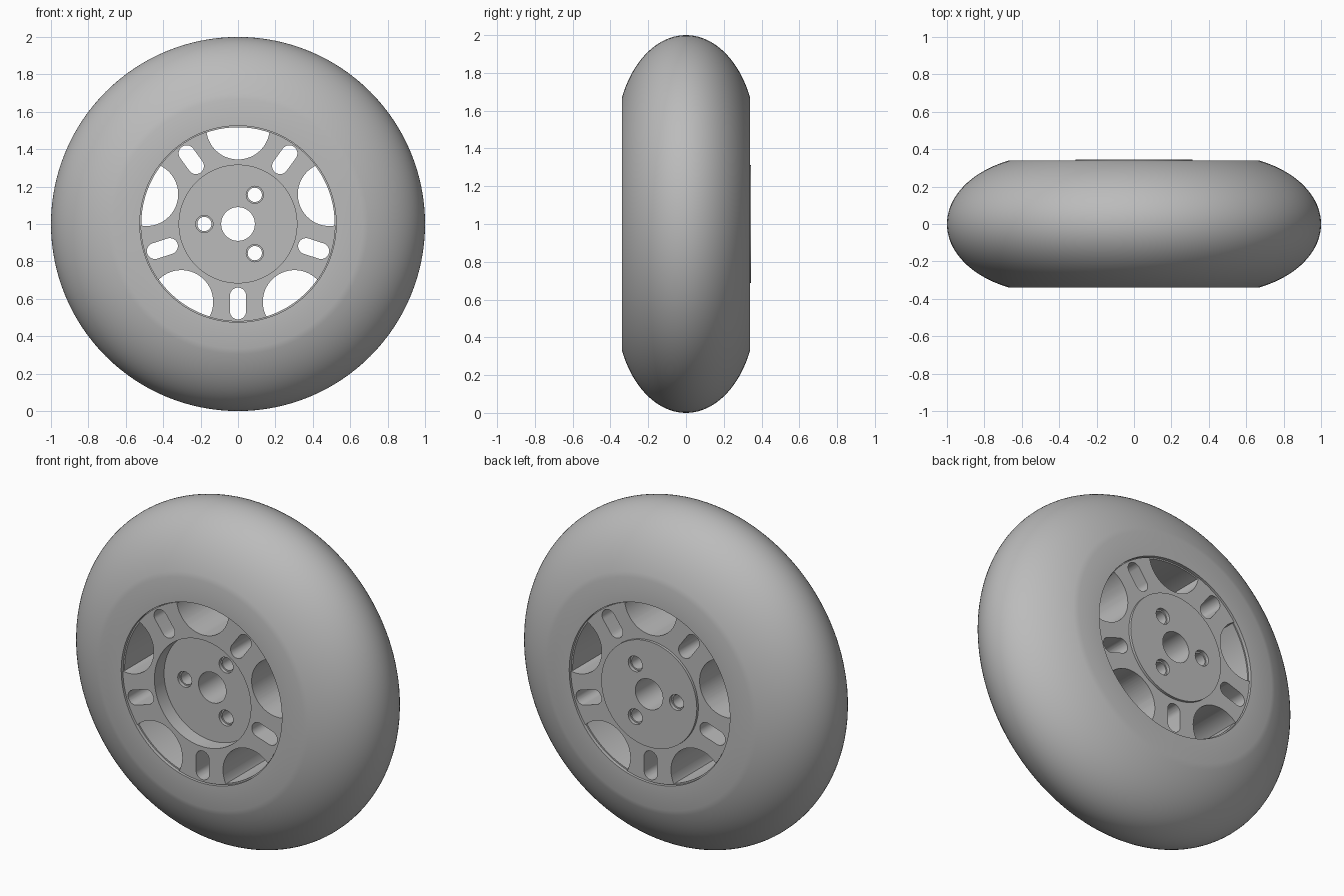
import bpy
import bmesh
from math import pi, sin, cos, radians, asin
from mathutils import Matrix, Vector

cube = bpy.data.objects.get("Cube")
if cube:
    bpy.data.objects.remove(cube, do_unlink=True)

grey = bpy.data.materials.new("mid_grey")
grey.use_nodes = True
colour = (0.5, 0.5, 0.5, 1)
grey.diffuse_color = colour
grey.node_tree.nodes["Principled BSDF"].inputs["Base Color"].default_value = colour

AXLE = Vector((0, 0, 1))
BORE = 0.517      # inner radius of the barrel
SIDE = 0.34       # half width of the tyre
FACE = 0.33       # half width of the spoked disc


def finish(bm, name):
    bmesh.ops.recalc_face_normals(bm, faces=bm.faces)
    mesh = bpy.data.meshes.new(name)
    bm.to_mesh(mesh)
    bm.free()
    mesh.materials.append(grey)
    obj = bpy.data.objects.new(name, mesh)
    bpy.context.collection.objects.link(obj)
    return obj


def lathe(name, profile, centre=AXLE, steps=96):
    """Turn a closed (radius, y) profile around an axis along y."""
    bm = bmesh.new()
    verts = [bm.verts.new((r, y, 0)) for r, y in profile]
    edges = [bm.edges.new((v, verts[i - 1])) for i, v in enumerate(verts)]
    bmesh.ops.spin(bm, geom=verts + edges, cent=(0, 0, 0), axis=(0, 1, 0),
                   angle=2 * pi, steps=steps, use_duplicate=False)
    bmesh.ops.remove_doubles(bm, verts=bm.verts, dist=1e-5)
    bmesh.ops.translate(bm, verts=bm.verts, vec=centre)
    return finish(bm, name)


def prism(name, outline, depth=1.0):
    """Extrude an (x, z) outline around the axle through the full width."""
    bm = bmesh.new()
    face = bm.faces.new([bm.verts.new((x, -depth / 2, z + 1)) for x, z in outline])
    new = bmesh.ops.extrude_face_region(bm, geom=[face])["geom"]
    bmesh.ops.translate(bm, vec=(0, depth, 0),
                        verts=[v for v in new if isinstance(v, bmesh.types.BMVert)])
    return finish(bm, name)


def polar(radius, degrees):
    a = radians(degrees)
    return radius * cos(a), radius * sin(a)


def cut(target, cutter):
    cutter.hide_render = True
    mod = target.modifiers.new("cut", 'BOOLEAN')
    mod.operation = 'DIFFERENCE'
    mod.solver = 'EXACT'
    mod.object = cutter
    bpy.context.view_layer.objects.active = target
    bpy.ops.object.modifier_apply(modifier=mod.name)
    bpy.data.objects.remove(cutter, do_unlink=True)


# Tyre: elliptical tread, flat sidewalls, shallow lip around a straight bore
height, width = 0.55, 0.37
limit = asin(SIDE / width)
tread = []
for i in range(41):
    a = limit * (i / 20 - 1)
    tread.append((1 - height + height * cos(a), width * sin(a)))
bore = [(0.525, SIDE), (0.525, FACE - 0.01), (BORE, FACE - 0.01)]
tyre = lathe("tyre", tread + bore + [(r, -y) for r, y in reversed(bore)], steps=128)

# Spoked disc: recessed hub in front, slightly raised hub behind, axle hole
disc = lathe("spoked_wheel", [
    (0.09, -0.24), (0.315, -0.24), (0.315, -FACE), (0.521, -FACE),
    (0.521, FACE), (0.312, FACE), (0.312, 0.345), (0.09, 0.345)], steps=128)

# Five round windows and five slots between them
for k in range(5):
    angle = 90 + 72 * k
    cx, cz = polar(0.515, angle)
    window = []
    for i in range(64):
        dx, dz = polar(0.17, i * 360 / 64)
        window.append((cx + dx, cz + dz))
    cut(disc, prism("window_cutter", window))

    turn = Matrix.Rotation(radians(angle + 36), 2)
    slot = []
    for centre, start in ((0.467, -90), (0.383, 90)):
        for i in range(17):
            dx, dz = polar(0.043, start + i * 180 / 16)
            slot.append(tuple(turn @ Vector((centre + dx, dz))))
    cut(disc, prism("slot_cutter", slot))

# Three bolt holes with a shallow step at each end
for angle in (60, 180, 300):
    x, z = polar(0.18, angle)
    profile = [(0, -0.5), (0.046, -0.5), (0.046, -0.22), (0.038, -0.22),
               (0.038, 0.325), (0.046, 0.325), (0.046, 0.5), (0, 0.5)]
    cut(disc, lathe("bolt_cutter", profile, AXLE + Vector((x, 0, z)), 32))

# Smooth the round surfaces and keep the machined edges crisp
for obj in (tyre, disc):
    bpy.ops.object.select_all(action='DESELECT')
    obj.select_set(True)
    bpy.context.view_layer.objects.active = obj
    bpy.ops.object.shade_smooth_by_angle(angle=radians(30))
